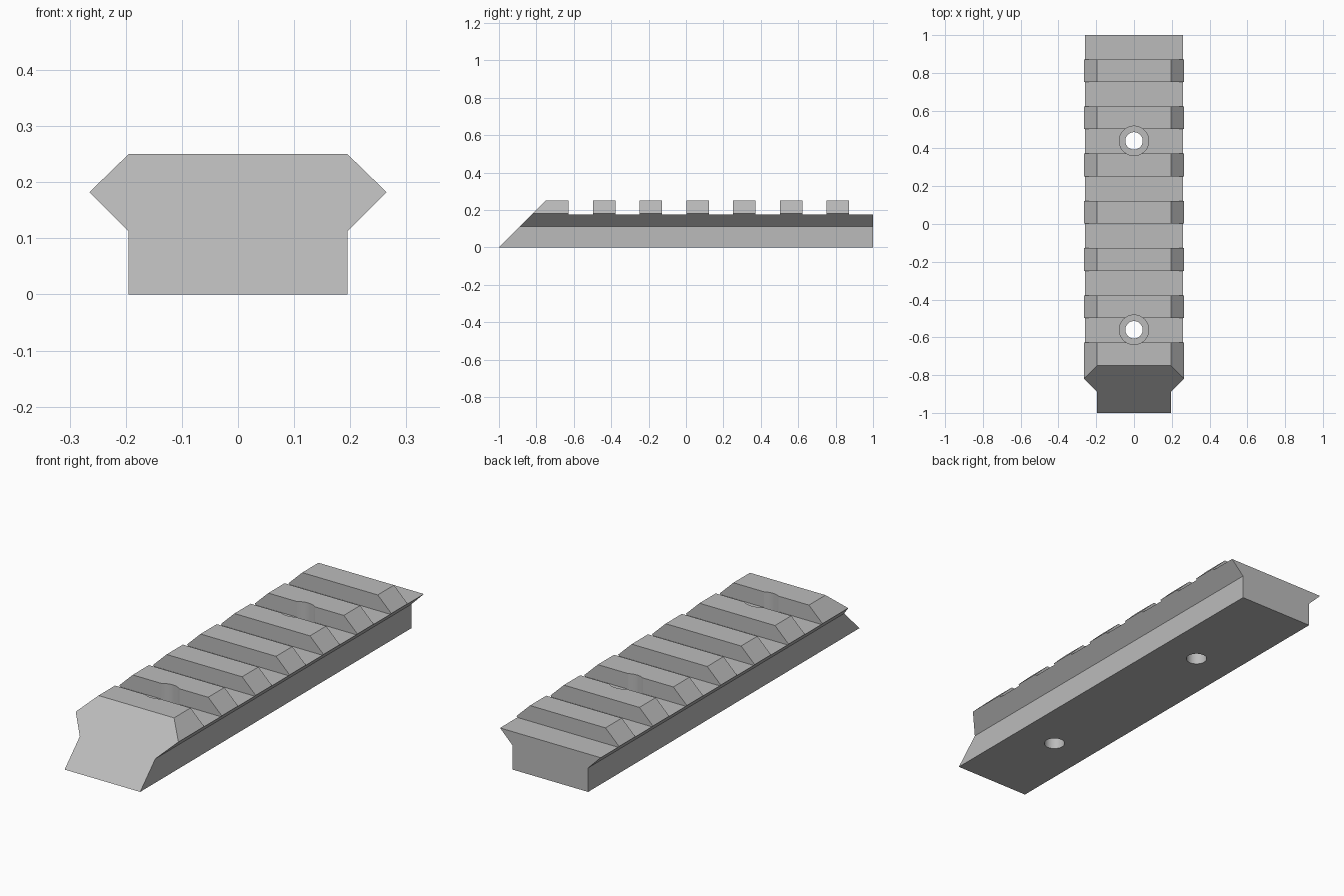
import bpy, bmesh
from mathutils import Matrix

default = bpy.data.objects.get("Cube")
if default:
    bpy.data.objects.remove(default, do_unlink=True)

metal = bpy.data.materials.new("grey metal")
metal.use_nodes = True
grey = (0.5, 0.5, 0.5, 1)
metal.diffuse_color = grey
metal.node_tree.nodes["Principled BSDF"].inputs["Base Color"].default_value = grey

SLOT_FLOOR = 0.177
HOLES = (-0.56, 0.44)


def make_object(name, bm):
    bmesh.ops.recalc_face_normals(bm, faces=bm.faces)
    mesh = bpy.data.meshes.new(name)
    bm.to_mesh(mesh)
    bm.free()
    mesh.materials.append(metal)
    obj = bpy.data.objects.new(name, mesh)
    bpy.context.collection.objects.link(obj)
    return obj


def box_cutter(name, y0, y1):
    bm = bmesh.new()
    size = Matrix.Diagonal((0.8, y1 - y0, 0.2, 1))
    place = Matrix.Translation((0, (y0 + y1) / 2, SLOT_FLOOR + 0.1))
    bmesh.ops.create_cube(bm, size=1, matrix=place @ size)
    return make_object(name, bm)


def round_cutter(name, y, radius, z0, z1):
    bm = bmesh.new()
    bmesh.ops.create_cone(bm, cap_ends=True, segments=48, radius1=radius, radius2=radius,
                          depth=z1 - z0, matrix=Matrix.Translation((0, y, (z0 + z1) / 2)))
    for face in bm.faces:
        face.smooth = len(face.verts) == 4
    return make_object(name, bm)


# Rail body: dovetail profile extruded along y, with a 45 degree front
half = [(0.195, 0), (0.195, 0.112), (0.265, 0.182), (0.195, 0.25)]
profile = half + [(-x, z) for x, z in reversed(half)]
bm = bmesh.new()
front = [bm.verts.new((x, z - 1, z)) for x, z in profile]
back = [bm.verts.new((x, 1, z)) for x, z in profile]
bm.faces.new(front)
bm.faces.new(back)
for i in range(len(profile)):
    j = (i + 1) % len(profile)
    bm.faces.new((front[i], front[j], back[j], back[i]))
rail = make_object("rail", bm)

# Cross slots, the last one running off the back end
cutters = []
for i in range(7):
    y0 = -0.628 + 0.25 * i
    cutters.append(box_cutter("slot_cutter", y0, y0 + 0.13 if i < 6 else 1.1))

# Screw holes with counterbores
for y in HOLES:
    cutters.append(round_cutter("counterbore_cutter", y, 0.078, 0.11, 0.4))
    cutters.append(round_cutter("screw_hole_cutter", y, 0.046, -0.1, 0.4))

for cutter in cutters:
    cutter.hide_render = True
    cutter.hide_viewport = True
    cut = rail.modifiers.new(cutter.name, "BOOLEAN")
    cut.operation = "DIFFERENCE"
    cut.solver = "EXACT"
    cut.object = cutter
